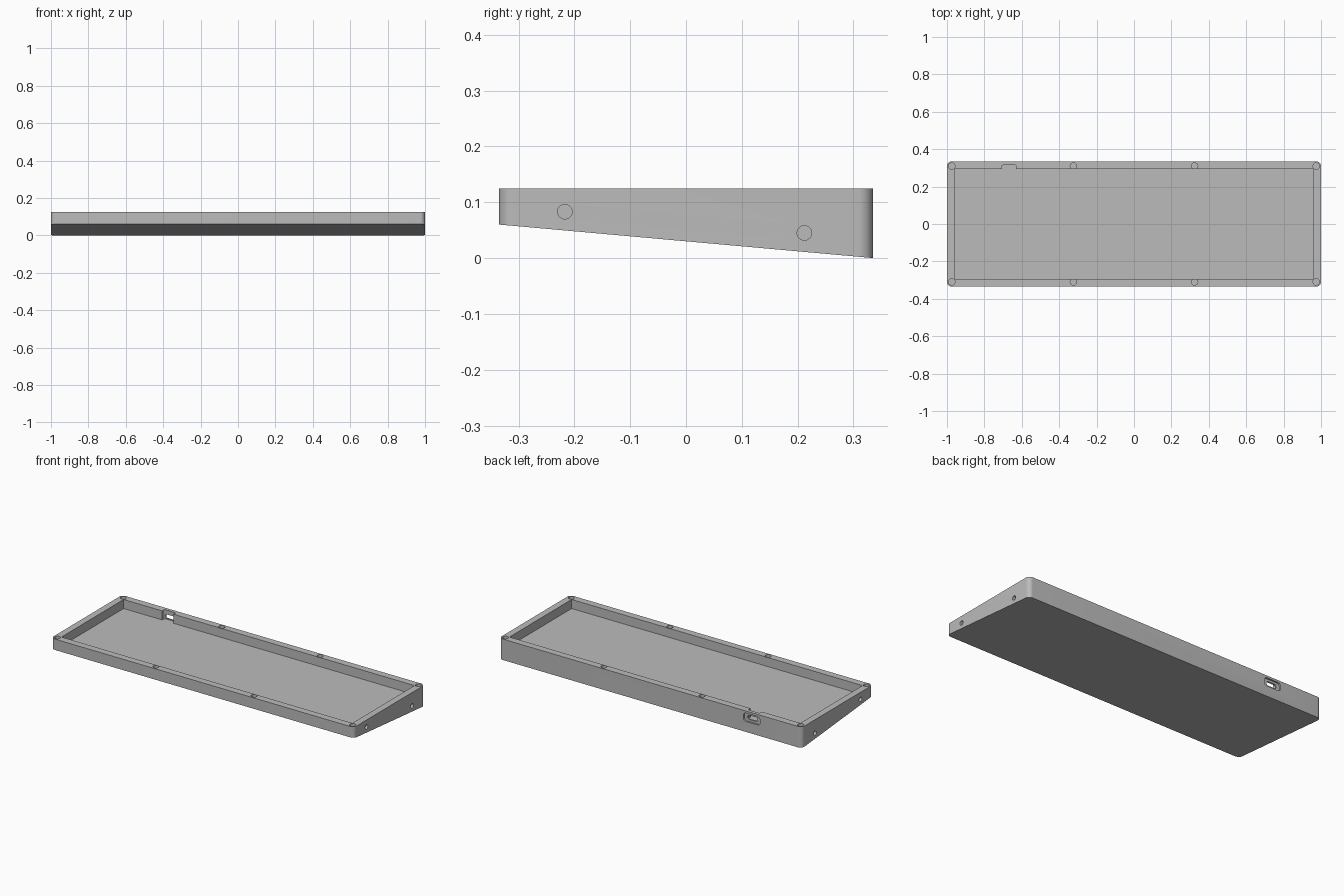
import bpy, bmesh, math
from mathutils import Matrix, Vector

old = bpy.data.objects.get("Cube")
if old:
    bpy.data.objects.remove(old, do_unlink=True)

HALF_Y, TOP, FRONT_BASE, FLOOR = 0.335, 0.125, 0.06, 0.071

grey = bpy.data.materials.new("light_grey")
grey.use_nodes = True
colour = (0.5, 0.5, 0.5, 1)
grey.diffuse_color = colour
grey.node_tree.nodes["Principled BSDF"].inputs["Base Color"].default_value = colour


def rounded_rect(width, height, radius, steps=8):
    """Counter-clockwise outline centred on the origin."""
    points = []
    for i, (sx, sy) in enumerate([(1, 1), (-1, 1), (-1, -1), (1, -1)]):
        for k in range(steps + 1):
            a = math.radians(90) * (i + k / steps)
            points.append((sx * (width / 2 - radius) + radius * math.cos(a),
                           sy * (height / 2 - radius) + radius * math.sin(a)))
    return points


def circle(radius, sides=32):
    angles = [2 * math.pi * k / sides for k in range(sides)]
    return [(radius * math.cos(a), radius * math.sin(a)) for a in angles]


def rect(w, h):
    return [(w / 2, h / 2), (-w / 2, h / 2), (-w / 2, -h / 2), (w / 2, -h / 2)]


def prism(name, outline, length, centre, turn=Matrix()):
    """Extrude an outline along its local z, turn it, then move it."""
    bm = bmesh.new()
    low = [bm.verts.new((x, y, -length / 2)) for x, y in outline]
    high = [bm.verts.new((x, y, length / 2)) for x, y in outline]
    bm.faces.new(low[::-1])
    bm.faces.new(high)
    n = len(outline)
    for i in range(n):
        j = (i + 1) % n
        bm.faces.new((low[i], low[j], high[j], high[i]))
    bm.transform(Matrix.Translation(Vector(centre)) @ turn)
    mesh = bpy.data.meshes.new(name)
    bm.to_mesh(mesh)
    bm.free()
    obj = bpy.data.objects.new(name, mesh)
    bpy.context.collection.objects.link(obj)
    return obj


ALONG_X = Matrix.Rotation(math.radians(90), 4, 'Y')
ALONG_Y = Matrix.Rotation(math.radians(90), 4, 'X')

# Wedge-shaped case with rounded vertical corners and a sloping underside
case = prism("case", rounded_rect(2, 2 * HALF_Y, 0.026), TOP, (0, 0, TOP / 2))
for v in case.data.vertices:
    if v.co.z < 0.01:
        v.co.z = FRONT_BASE * (HALF_Y - v.co.y) / (2 * HALF_Y)
case.data.materials.append(grey)

# Open tray
cutters = [prism("tray_cutter", rect(1.92, 0.586), 0.2, (0, 0, FLOOR + 0.1))]

# Screw holes along the front and back rims
for x in (-0.974, -0.324, 0.324, 0.974):
    for y in (-0.31, 0.31):
        cutters.append(prism("screw_cutter", circle(0.017), 0.08, (x, y, TOP)))

# Two blind holes in each end
for side in (-1, 1):
    for y, z in ((-0.217, 0.083), (0.212, 0.045)):
        cutters.append(prism("end_hole_cutter", circle(0.013), 0.06, (side, y, z), ALONG_X))

# Port: inner notch, outer recess and through slot
PORT_X, PORT_Z = -0.668, 0.087
cutters += [
    prism("notch_cutter", rounded_rect(0.076, 0.09, 0.008), 0.2, (PORT_X, 0.27, FLOOR + 0.1)),
    prism("recess_cutter", rounded_rect(0.11, 0.05, 0.018), 0.02, (PORT_X, HALF_Y, PORT_Z), ALONG_Y),
    prism("slot_cutter", rounded_rect(0.066, 0.025, 0.012), 0.1, (PORT_X, 0.32, PORT_Z), ALONG_Y),
]

for cutter in cutters:
    mod = case.modifiers.new(cutter.name, 'BOOLEAN')
    mod.operation, mod.solver, mod.object = 'DIFFERENCE', 'EXACT', cutter
    cutter.hide_render = True

# Bake the cuts and discard the cutters
graph = bpy.context.evaluated_depsgraph_get()
baked = bpy.data.meshes.new_from_object(case.evaluated_get(graph))
case.modifiers.clear()
case.data = baked
baked.name = "case"
for cutter in cutters:
    bpy.data.objects.remove(cutter, do_unlink=True)
baked.materials.clear()
baked.materials.append(grey)
for face in baked.polygons:
    face.material_index = 0

bpy.ops.object.select_all(action='DESELECT')
case.select_set(True)
bpy.context.view_layer.objects.active = case
bpy.ops.object.shade_smooth_by_angle(angle=math.radians(30))
